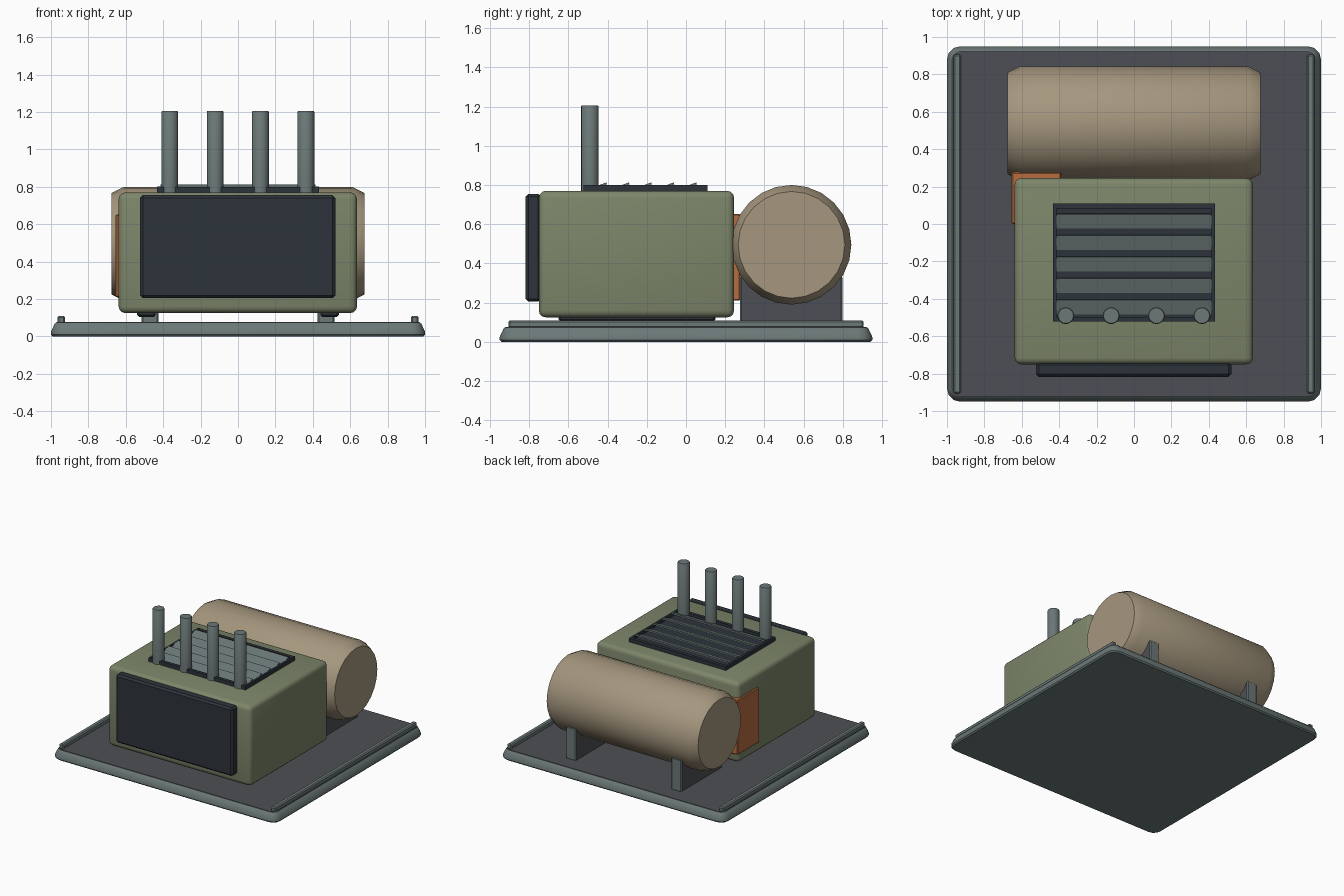
import bpy, bmesh, math
from mathutils import Matrix, Vector

cube = bpy.data.objects.get("Cube")
if cube:
    bpy.data.objects.remove(cube, do_unlink=True)


def material(name, rgb):
    m = bpy.data.materials.new(name)
    m.use_nodes = True
    m.diffuse_color = (*rgb, 1)
    m.node_tree.nodes["Principled BSDF"].inputs["Base Color"].default_value = (*rgb, 1)
    return m


OLIVE = material("olive", (0.205, 0.238, 0.144))
TAN = material("tan", (0.38, 0.31, 0.21))
NAVY = material("dark navy", (0.026, 0.034, 0.043))
STEEL = material("blue grey steel", (0.147, 0.188, 0.185))
DECK = material("charcoal", (0.074, 0.078, 0.089))
ORANGE = material("burnt orange", (0.47, 0.15, 0.052))


def finish(name, bm, *mats, smooth=35):
    bmesh.ops.recalc_face_normals(bm, faces=bm.faces)
    mesh = bpy.data.meshes.new(name)
    bm.to_mesh(mesh)
    bm.free()
    obj = bpy.data.objects.new(name, mesh)
    bpy.context.collection.objects.link(obj)
    for m in mats:
        mesh.materials.append(m)
    bpy.ops.object.select_all(action='DESELECT')
    obj.select_set(True)
    bpy.context.view_layer.objects.active = obj
    if smooth:
        bpy.ops.object.shade_smooth_by_angle(angle=math.radians(smooth))
    return obj


def box(name, x, y, z, mat, bevel=0.0, segments=1, tilt=0.0):
    """Box from (min, max) ranges, optionally bevelled and tilted about x."""
    bm = bmesh.new()
    bmesh.ops.create_cube(bm, size=1)
    bmesh.ops.scale(bm, vec=(x[1] - x[0], y[1] - y[0], z[1] - z[0]), verts=bm.verts)
    if bevel:
        bmesh.ops.bevel(bm, geom=list(bm.edges), offset=bevel, segments=segments,
                        profile=0.5, affect='EDGES')
    bm.transform(Matrix.Rotation(tilt, 4, 'X'))
    bm.transform(Matrix.Translation((sum(x) / 2, sum(y) / 2, sum(z) / 2)))
    return finish(name, bm, mat, smooth=35 if segments > 1 else 0)


def rounded_plate(name, half_x, half_y, radius, profile, mat):
    """Rounded rectangle lofted through (inset, z) steps."""
    bm = bmesh.new()
    rings = []
    for inset, z in profile:
        ring = []
        for q in range(4):
            sx, sy = ((1, 1), (-1, 1), (-1, -1), (1, -1))[q]
            for k in range(4):
                a = math.radians(90 * q + 30 * k)
                r = radius - inset
                ring.append(bm.verts.new((sx * (half_x - radius) + r * math.cos(a),
                                          sy * (half_y - radius) + r * math.sin(a), z)))
        rings.append(ring)
    for low, high in zip(rings, rings[1:]):
        for i in range(len(low)):
            j = (i + 1) % len(low)
            bm.faces.new((low[i], low[j], high[j], high[i]))
    bm.faces.new(rings[0])
    bm.faces.new(rings[-1])
    return finish(name, bm, mat, smooth=32)


def lathe(name, profile, sides, matrix, mat, smooth=40):
    """Closed turned solid from (radius, height) steps."""
    bm = bmesh.new()
    rings = [[bm.verts.new((r * math.cos(2 * math.pi * i / sides),
                            r * math.sin(2 * math.pi * i / sides), h))
              for i in range(sides)] for r, h in profile]
    for low, high in zip(rings, rings[1:]):
        for i in range(sides):
            j = (i + 1) % sides
            bm.faces.new((low[i], low[j], high[j], high[i]))
    bm.faces.new(rings[0])
    bm.faces.new(rings[-1])
    bm.transform(matrix)
    return finish(name, bm, mat, smooth=smooth)


# Base tray, deck and side rails
rounded_plate("base_plate", 1.0, 0.95, 0.07,
              [(0.01, 0), (0, 0.01), (0, 0.025), (0.02, 0.068), (0.028, 0.074)], STEEL)
rounded_plate("deck", 0.97, 0.92, 0.045, [(0, 0.07), (0, 0.077)], DECK)
for side, s in (("left", 1), ("right", -1)):
    xs = sorted((s * 0.925, s * 0.965))
    box(side + "_rail", xs, (-0.905, 0.905), (0.07, 0.11), STEEL, 0.008)

# Main housing with skids and front panel
box("housing", (-0.638, 0.636), (-0.75, 0.245), (0.125, 0.77), OLIVE, 0.035, 3)
for side, s in (("left", 1), ("right", -1)):
    box(side + "_skid", (s * 0.49 - 0.05, s * 0.49 + 0.05), (-0.65, 0.15),
        (0.105, 0.135), NAVY, 0.01)
box("front_panel", (-0.523, 0.52), (-0.817, -0.74), (0.205, 0.755), NAVY, 0.014)

# Roof grille: backing, rim and tilted slats
box("grille_backing", (-0.425, 0.425), (-0.515, 0.105), (0.76, 0.778), NAVY)
for side, s in (("left", 1), ("right", -1)):
    xs = sorted((s * 0.415, s * 0.432))
    box("grille_rim_" + side, xs, (-0.52, 0.11), (0.765, 0.801), NAVY)
for end, y in (("front", -0.51), ("back", 0.095)):
    box("grille_rim_" + end, (-0.432, 0.432), (y - 0.012, y + 0.014), (0.765, 0.80), NAVY)
for i in range(5):
    y = 0.015 - i * 0.1145
    box(f"slat_{i + 1}", (-0.415, 0.415), (y - 0.041, y + 0.041), (0.789, 0.799),
        STEEL, tilt=math.radians(20))

# Exhaust stacks
for i, x in enumerate((-0.365, -0.122, 0.12, 0.363)):
    lathe(f"stack_{i + 1}", [(0.045, 0.765), (0.045, 1.2), (0.041, 1.206)], 16,
          Matrix.Translation((x, -0.49, 0)), STEEL)

# Rear tank lying along x
tank_frame = Matrix.Translation((0, 0.538, 0.495)) @ Matrix.Rotation(math.pi / 2, 4, 'Y')
lathe("tank", [(0.272, -0.675), (0.305, -0.61), (0.305, 0.61), (0.272, 0.675)], 24,
      tank_frame, TAN)

# Tank cradles, charcoal on their flat sides
for side, s in (("left", 1), ("right", -1)):
    cradle = box(side + "_cradle", (s * 0.47 - 0.045, s * 0.47 + 0.045), (0.275, 0.797),
                 (0.07, 0.335), STEEL, 0.008)
    cradle.data.materials.append(DECK)
    for face in cradle.data.polygons:
        face.material_index = int(abs(face.normal.x) > 0.9)

# Control box at the rear corner
box("control_box", (-0.654, -0.39), (0.0, 0.277), (0.21, 0.652), ORANGE, 0.006)
